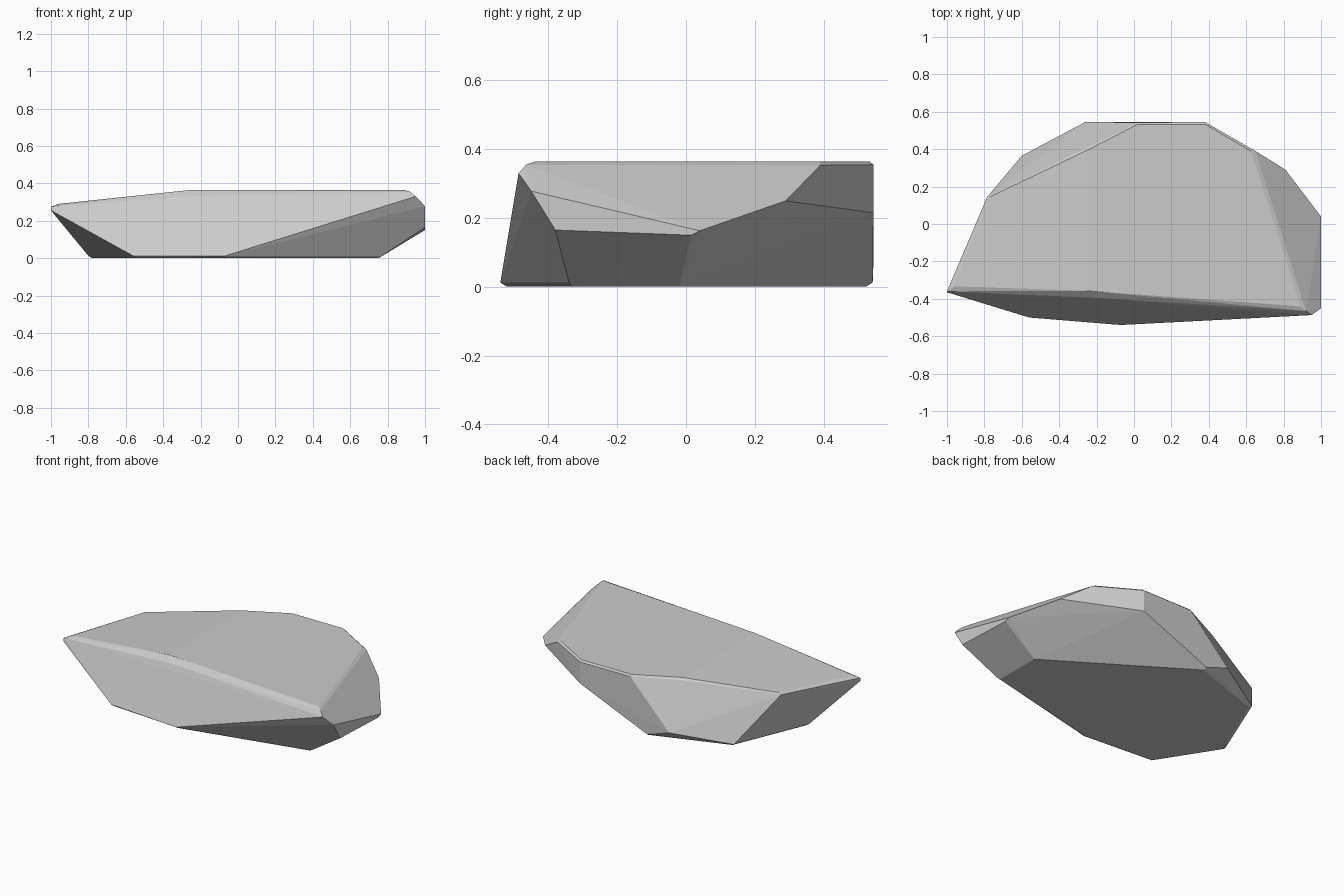
import bpy, bmesh, math
from mathutils import Vector

# Footprint of the underside (x, y): slightly worn rim around a flat base
base = [(-0.07, -0.54), (-0.56, -0.50), (-0.80, -0.12), (-0.60, 0.365),
        (-0.10, 0.543), (0.77, -0.02), (0.77, -0.34)]

# Corners where the broken side facets meet
sides = [(-0.26, 0.545, 0.065), (0.38, 0.545, 0.215), (0.81, 0.29, 0.25),
         (1, 0.04, 0.163), (1, 0.015, 0.15), (1, -0.38, 0.165),
         (1, -0.45, 0.278), (0.95, -0.487, 0.33), (-1, -0.365, 0.255)]

# Upper rim, just below the cleaved top
rim = [(-1, -0.36, 0.275), (-0.20, -0.395, 0.335), (0.92, -0.465, 0.355),
       (0.65, 0.39, 0.353), (0.38, 0.545, 0.355), (0.02, 0.543, 0.355),
       (-0.26, 0.405, 0.353), (-0.785, 0.145, 0.30)]

# Flat top, sloping down towards the left tip
top = [(-0.96, -0.333, 0.29), (-0.25, -0.357, 0.365), (0.85, -0.437, 0.365),
       (0.89, -0.44, 0.364), (0.625, 0.39, 0.365), (0.38, 0.533, 0.365),
       (0.02, 0.533, 0.365), (-0.25, 0.395, 0.365), (-0.77, 0.145, 0.31)]

points = [(x, y, 0.012) for x, y in base] + sides + rim + top
for x, y in base:
    p = Vector((x, y, 0))
    points.append(p - p.normalized() * 0.02)

# Chipped stone slab: hull of the corners with coplanar facets merged
bm = bmesh.new()
for p in points:
    bm.verts.new(p)
res = bmesh.ops.convex_hull(bm, input=bm.verts)
loose = [v for v in bm.verts if not v.link_faces]
bmesh.ops.delete(bm, geom=loose, context='VERTS')
bmesh.ops.dissolve_limit(bm, angle_limit=math.radians(1.5),
                         verts=bm.verts, edges=bm.edges)
bmesh.ops.recalc_face_normals(bm, faces=bm.faces)
mesh = bpy.data.meshes.new("stone_slab")
bm.to_mesh(mesh)
bm.free()
slab = bpy.data.objects.new("stone_slab", mesh)
bpy.context.collection.objects.link(slab)
